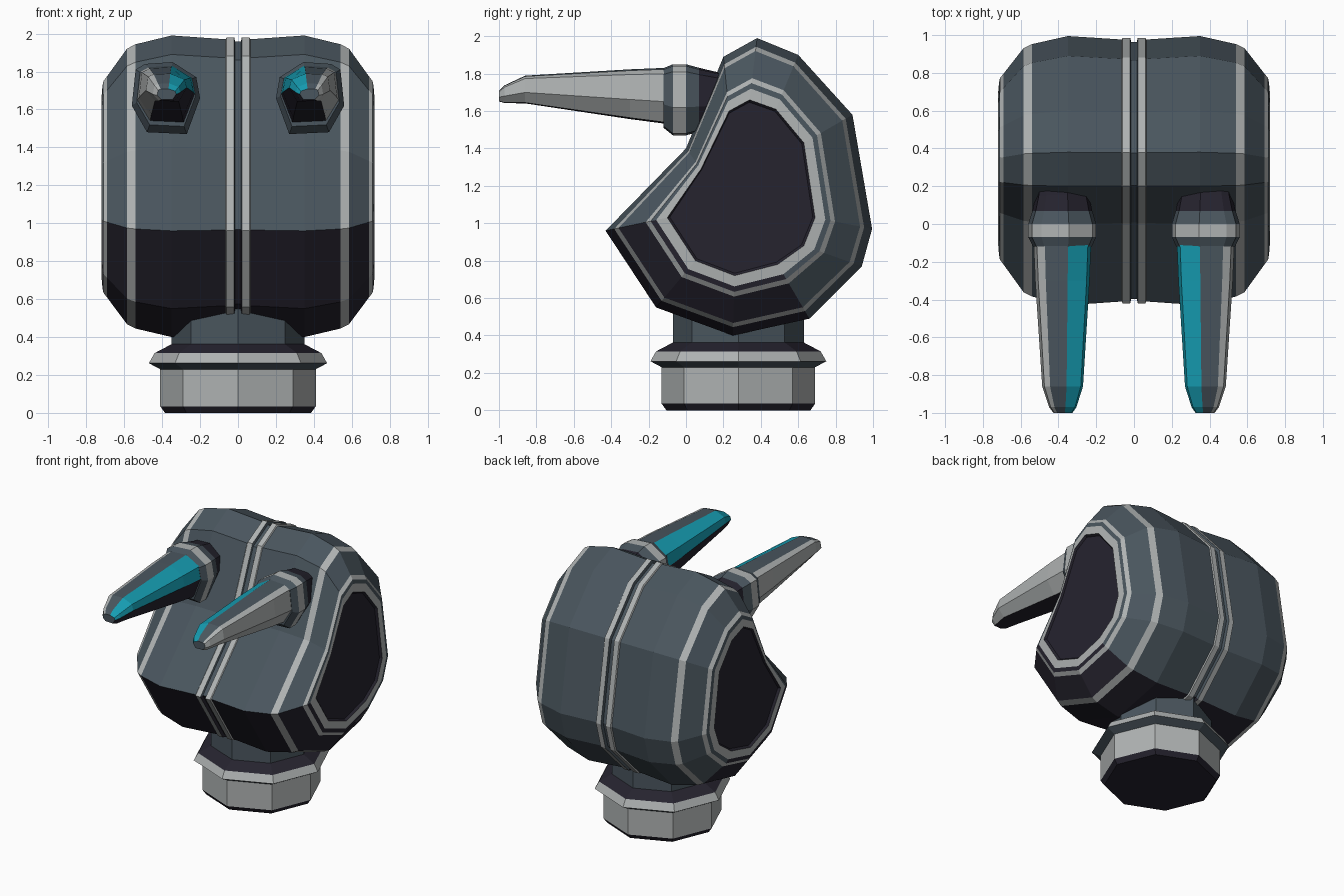
import bpy, bmesh, math
from mathutils import Vector

cube = bpy.data.objects.get("Cube")
if cube:
    bpy.data.objects.remove(cube, do_unlink=True)


def make_material(name, rgb):
    mat = bpy.data.materials.new(name)
    mat.use_nodes = True
    mat.diffuse_color = (*rgb, 1)
    mat.node_tree.nodes["Principled BSDF"].inputs["Base Color"].default_value = (*rgb, 1)
    return mat


MATERIALS = [
    make_material("slate_grey", (0.068, 0.092, 0.112)),
    make_material("light_grey", (0.43, 0.45, 0.45)),
    make_material("dark_violet", (0.019, 0.017, 0.028)),
    make_material("teal", (0.008, 0.34, 0.45)),
]
SLATE, LIGHT, DARK, TEAL = range(4)


def loft(name, rings, colour, start_cap, end_cap):
    """Skin equal-sized rings of points; colour(band, side) picks a material."""
    bm = bmesh.new()
    loops = [[bm.verts.new(p) for p in ring] for ring in rings]
    count = len(rings[0])
    for band, (a, b) in enumerate(zip(loops, loops[1:])):
        for i in range(count):
            j = (i + 1) % count
            face = bm.faces.new((a[i], a[j], b[j], b[i]))
            face.material_index = colour(band, i)
    for loop, mat in ((loops[0], start_cap), (loops[-1], end_cap)):
        bm.faces.new(loop).material_index = mat
    bmesh.ops.recalc_face_normals(bm, faces=bm.faces)
    mesh = bpy.data.meshes.new(name)
    bm.to_mesh(mesh)
    bm.free()
    for mat in MATERIALS:
        mesh.materials.append(mat)
    obj = bpy.data.objects.new(name, mesh)
    bpy.context.collection.objects.link(obj)
    return obj


# Body: the side outline (y, z) blends into the smaller cheek outline
OUTLINE = [(0.38, 1.99), (0.60, 1.90), (0.89, 1.58), (0.995, 0.97), (0.94, 0.77), (0.66, 0.49),
           (0.25, 0.40), (-0.16, 0.55), (-0.43, 0.96), (0.0, 1.40), (0.20, 1.89)]
CHEEK = [(0.34, 1.66), (0.48, 1.61), (0.63, 1.43), (0.69, 1.03), (0.63, 0.88), (0.49, 0.78),
         (0.26, 0.72), (0.05, 0.80), (-0.10, 1.03), (0.08, 1.29), (0.23, 1.60)]
UNDERSIDE = (5, 6, 7)
# (x, blend, colour of the band running outward from here)
STATIONS = [(0.015, 0.10, SLATE), (0.02, 0.03, LIGHT), (0.06, 0.03, LIGHT), (0.065, 0.06, SLATE),
            (0.35, 0.0, SLATE), (0.54, 0.14, LIGHT), (0.585, 0.21, SLATE), (0.69, 0.65, LIGHT),
            (0.71, 0.73, SLATE), (0.715, 0.82, LIGHT), (0.72, 1.0, DARK), (0.705, 1.04, DARK)]


def body_ring(x, blend):
    return [(x, a[0] + (b[0] - a[0]) * blend, a[1] + (b[1] - a[1]) * blend)
            for a, b in zip(OUTLINE, CHEEK)]


right_half = [body_ring(-x, t) for x, t, _ in reversed(STATIONS)]
left_half = [body_ring(x, t) for x, t, _ in STATIONS]
bands = [s[2] for s in STATIONS[:-1]]
band_colours = bands[::-1] + [SLATE] + bands


def body_colour(band, side):
    mat = band_colours[band]
    return DARK if mat == SLATE and side in UNDERSIDE else mat


loft("body", right_half + left_half, body_colour, DARK, DARK)


# Neck and base: stacked eight-sided rings
def octagon(radius, z):
    return [(radius * math.cos(k * math.pi / 4), 0.28 + radius * math.sin(k * math.pi / 4), z)
            for k in range(8)]


def turned(name, steps, colours, bottom, top):
    loft(name, [octagon(r, z) for r, z in steps], lambda band, side: colours[band], bottom, top)


turned("neck", [(0.35, 0.34), (0.35, 0.62)], [SLATE], SLATE, SLATE)
turned("base", [(0.385, 0.0), (0.41, 0.035), (0.41, 0.235)], [DARK, LIGHT], DARK, LIGHT)
turned("base_flange", [(0.41, 0.23), (0.47, 0.262), (0.44, 0.315), (0.345, 0.365)],
       [SLATE, LIGHT, DARK], SLATE, DARK)

# Tusks and their collars: (inward, up) cross-section around the tusk centre
SECTION = [(-0.115, 0.18), (0.03, 0.19), (0.155, 0.11), (0.175, 0.0),
           (0.105, -0.19), (-0.105, -0.18), (-0.185, -0.04), (-0.165, 0.15)]
TUSK_SIDES = [SLATE, TEAL, TEAL, DARK, DARK, LIGHT, LIGHT, LIGHT]
# (y, width scale, height scale, centre height)
TUSK = [(-0.08, 0.85, 0.80, 1.68), (-0.30, 0.80, 0.70, 1.69),
        (-0.86, 0.60, 0.39, 1.715), (-0.97, 0.40, 0.25, 1.69), (-1.0, 0.28, 0.15, 1.68)]
COLLAR = [(0.25, 0.70, 0.70, 1.66), (0.15, 0.78, 0.80, 1.66), (0.07, 0.88, 0.90, 1.66),
          (0.0, 1.0, 1.0, 1.66), (-0.07, 1.0, 1.0, 1.66), (-0.12, 0.86, 0.84, 1.67)]
COLLAR_BANDS = [DARK, DARK, SLATE, LIGHT, SLATE]


def tusk_rings(stations, sign):
    return [[(sign * (0.375 - u * w), y, z + v * h) for u, v in SECTION]
            for y, w, h, z in stations]


for label, sign in (("left", 1), ("right", -1)):
    loft(label + "_tusk", tusk_rings(TUSK, sign),
         lambda band, side: TUSK_SIDES[side], SLATE, SLATE)
    loft(label + "_tusk_collar", tusk_rings(COLLAR, sign),
         lambda band, side: COLLAR_BANDS[band], DARK, SLATE)
